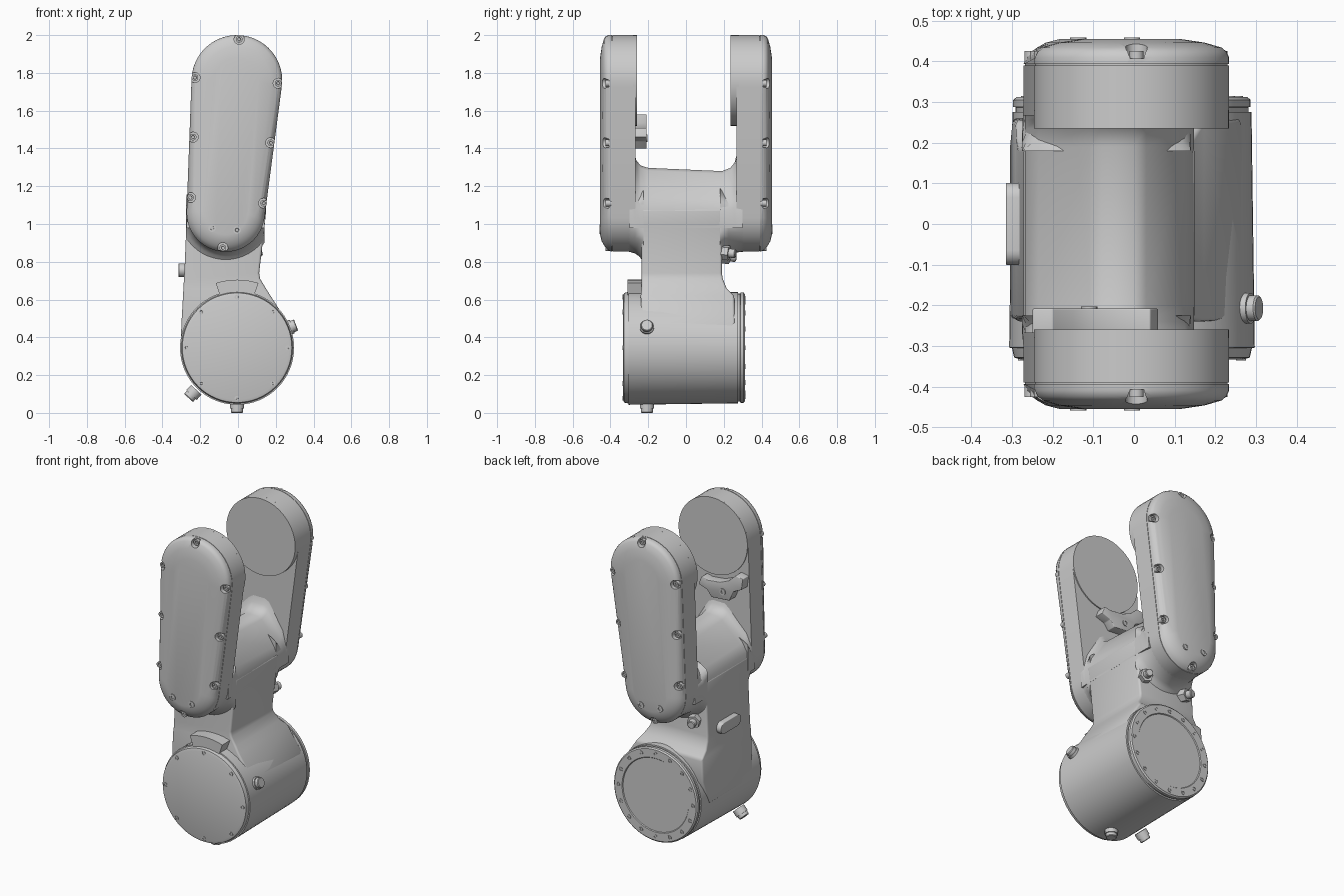
import bpy, bmesh
from math import sin, cos, pi, atan2, acos, hypot, radians
from mathutils import Vector

if "Cube" in bpy.data.objects:
    bpy.data.objects.remove(bpy.data.objects["Cube"])


def loft(name, rings, angle=35, bevel=0.0):
    """Skin a list of equal-length rings, cap both ends."""
    bm = bmesh.new()
    vs = [[bm.verts.new(p) for p in r] for r in rings]
    n = len(rings[0])
    for a, b in zip(vs, vs[1:]):
        for i in range(n):
            j = (i + 1) % n
            bm.faces.new((a[i], a[j], b[j], b[i]))
    bm.faces.new(vs[0])
    bm.faces.new(vs[-1])
    bmesh.ops.recalc_face_normals(bm, faces=bm.faces)
    me = bpy.data.meshes.new(name)
    bm.to_mesh(me)
    bm.free()
    ob = bpy.data.objects.new(name, me)
    bpy.context.collection.objects.link(ob)
    if bevel:
        m = ob.modifiers.new("bevel", 'BEVEL')
        m.width, m.segments, m.limit_method = bevel, 3, 'ANGLE'
        apply(ob, m)
    smooth(ob, angle)
    return ob


def apply(ob, mod):
    bpy.context.view_layer.objects.active = ob
    bpy.ops.object.modifier_apply(modifier=mod.name)


def smooth(ob, angle):
    ob.data.shade_smooth()
    ob.data.set_sharp_from_angle(angle=radians(angle))


def lathe(name, origin, axis, stations, seg=24):
    """Turned part: (distance along axis, radius) stations."""
    o, d = Vector(origin), Vector(axis).normalized()
    u = d.orthogonal().normalized()
    v = d.cross(u)
    return loft(name, [[o + d * t + (u * cos(2 * pi * i / seg) + v * sin(2 * pi * i / seg)) * r
                        for i in range(seg)] for t, r in stations])


def join(name, obs):
    bpy.ops.object.select_all(action='DESELECT')
    for o in obs:
        o.select_set(True)
    bpy.context.view_layer.objects.active = obs[0]
    bpy.ops.object.join()
    obs[0].name = name
    return obs[0]


def hull(c1, r1, c2, r2, n=24):
    """2D outline around two circles (c1 above c2)."""
    dx, dz = c1[0] - c2[0], c1[1] - c2[1]
    phi, a = atan2(dz, dx), acos((r2 - r1) / hypot(dx, dz))
    out = []
    for c, r, s, e in ((c1, r1, phi - a, phi + a), (c2, r2, phi + a, phi + 2 * pi - a)):
        for i in range(n + 1):
            t = s + (e - s) * i / n
            out.append((c[0] + r * cos(t), c[1] + r * sin(t)))
    return out


def prism_y(name, pts, y0, y1, bevel=0.0):
    return loft(name, [[(x, y, z) for x, z in pts] for y in (y0, y1)], bevel=bevel)


TOP, BOT, R1, R2 = (-.006, 1.76), (-.065, 1.06), .24, .207
BC = (-.005, .345)                       # barrel axis in x, z

# Barrel joint with front and rear caps
lathe("barrel", (BC[0], 0, BC[1]), (0, 1, 0),
      [(-.333, .275), (-.328, .29), (-.305, .295), (-.304, .302), (.275, .294), (.276, .286),
       (.287, .286), (.288, .292), (.305, .292), (.312, .284), (.312, .232), (.307, .228)], 64)


def ring_bolts(name, count, radius, y, d):
    join(name, [lathe("bolt", (BC[0] + radius * sin(2 * pi * k / count), y, BC[1] + radius * cos(2 * pi * k / count)),
                      (0, d, 0), [(-.01, .013), (.003, .013), (.003, .007), (-.002, .006)], 12)
                for k in range(count)])


ring_bolts("front_cap_bolts", 8, .268, -.333, -1)
ring_bolts("rear_cap_bolts", 16, .26, .312, 1)

# Curved lug above the front cap
arc = [radians(72 + 36 * i / 8) for i in range(9)]
lug = [(BC[0] + .365 * cos(t), BC[1] + .36 * sin(t)) for t in arc]
lug += [(BC[0] + .25 * cos(t), BC[1] + .25 * sin(t)) for t in reversed(arc)]
prism_y("front_lug", lug, -.31, -.2)

# Neck rising from the barrel
neck = [(.33, -.305, .285, -.235, .2), (.48, -.299, .262, -.235, .26), (.62, -.291, .172, -.24, .255),
        (.66, -.289, .147, -.235, .215), (.71, -.286, .117, -.235, .195), (.74, -.284, .112, -.235, .19),
        (1.0, -.273, .142, -.235, .19), (1.08, -.271, .15, -.235, .19)]
loft("neck", [[(a, c, z), (b, c, z), (b, d, z), (a, d, z)] for z, a, b, c, d in neck], bevel=.012)

# Saddle between the arms, flaring up into both arms
saddle = [(-.272, .98, 0), (-.268, 1.1, .5), (-.235, 1.15, .8), (-.11, 1.265, 1), (-.08, 1.285, 1),
          (0, 1.285, 1), (.03, 1.27, 1), (.125, 1.13, .8), (.148, 1.07, .4), (.14, .98, 0)]
flare = [(-.30, .1), (-.272, .085), (-.262, .05), (-.24, .025), (-.2, .012), (.19, -.005),
         (.235, .012), (.257, .04), (.268, .08), (.30, .1)]
loft("saddle", [[(x, y, z + w * h) for x, z, w in saddle] for y, h in flare], angle=40)

# Arms: housing, domed cover with bolt notches, bolts
cover_rings = [(.393, 0, 0), (.41, 0, .008), (.424, .006, .02), (.434, .018, .034),
               (.446, .06, .055), (.455, .12, .09)]
edge_bolts = [(.006, 1.978), (-.228, 1.775), (.213, 1.745), (-.238, 1.46), (.174, 1.43),
              (-.252, 1.14), (.136, 1.11), (-.08, .874)]
for s, side in ((-1, "front"), (1, "rear")):
    outline = hull(TOP, R1, BOT, R2)
    prism_y(side + "_arm_housing", outline, s * .267, s * .39)
    prism_y(side + "_arm_gasket", hull(TOP, R1 - .004, BOT, R2 - .004), s * .38, s * .40)
    cover = loft(side + "_arm_cover",
                 [[(x, s * y, z) for x, z in hull(TOP, R1 - it, BOT, R2 - ib)] for y, it, ib in cover_rings])
    cutter = join("notch_cutter", [lathe("c", (x, s * .407, z), (0, s, 0), [(0, .027), (.1, .027)], 16)
                                   for x, z in edge_bolts])
    m = cover.modifiers.new("notches", 'BOOLEAN')
    m.operation, m.object, m.solver = 'DIFFERENCE', cutter, 'EXACT'
    apply(cover, m)
    smooth(cover, 30)
    bpy.data.objects.remove(cutter)
    head = [(-.01, .018), (.02, .018), (.02, .009), (.012, .008)]
    join(side + "_cover_bolts", [lathe("b", (x, s * .405, z), (0, s, 0), head, 12) for x, z in edge_bolts])
    join(side + "_cover_plugs", [lathe("p", (x, s * .44, z), (0, s, 0),
                                       [(0, .02), (.019, .02), (.019, .01), (.014, .009)], 16)
                                 for x, z in ((-.137, .978), (-.005, .968))])
    # Fillet collar where the arm base meets the neck
    inner = .235 if s < 0 else .19
    collar = []
    for y, r in ((.35, .205), (.30, .207), (inner + .035, .216), (inner + .012, .232), (inner - .01, .262)):
        ring = []
        for i in range(48):
            t = 2 * pi * i / 48
            ring.append((max(-.275, min(.14, BOT[0] + r * cos(t))), s * y, BOT[1] + min(r, r * sin(t)) * (1 if sin(t) < 0 else .6)))
        collar.append(ring)
    loft(side + "_arm_collar", collar, angle=45)

# Bearing faces on the inner side of the arms
lathe("front_bearing_face", (TOP[0], -.28, TOP[1]), (0, 1, 0), [(0, .24), (.02, .24)], 48)
lathe("rear_bearing_face", (TOP[0], .28, TOP[1]), (0, -1, 0), [(0, .24), (.045, .24)], 48)

# Stop bracket under the front bearing face
bracket = [(-.25, 1.57), (-.2, 1.58), (-.15, 1.535), (-.09, 1.51), (0, 1.5), (.04, 1.51), (.06, 1.46),
           (.0, 1.44), (-.03, 1.40), (-.155, 1.41), (-.185, 1.475), (-.24, 1.5)]
prism_y("stop_bracket", bracket, -.28, -.208, bevel=.004)
lathe("stop_bracket_bolt", (-.11, -.22, 1.455), (0, 1, 0), [(0, .02), (.017, .02), (.017, .01), (.01, .009)], 16)

# Oval plate on the left of the neck
pill = hull((.065, .755), .036, (-.065, .755), .036, 12)
loft("side_plate", [[(x, y, z) for y, z in pill] for x in (-.26, -.315)], bevel=.004)

# Threaded plugs and fittings
plug = [(-.06, .038), (-.022, .038), (-.022, .032), (-.004, .032), (0, .028)]
for name, dist, deg in (("right_plug", .335, 21), ("lower_left_plug", .37, 226), ("bottom_plug", .345, 270)):
    d = Vector((cos(radians(deg)), 0, sin(radians(deg))))
    lathe(name, Vector((BC[0], -.207, BC[1])) + d * dist, d, plug, 20)
for name, p, d in (("rear_right_fitting", (.085, .19, .85), (.25, 1, -.1)),
                   ("rear_left_fitting", (-.2, .19, .83), (-.25, 1, -.1))):
    lathe(name + "_nut", p, d, [(-.02, .04), (.04, .04)], 6)
    lathe(name, p, d, [(.03, .024), (.072, .024), (.076, .02)], 16)
